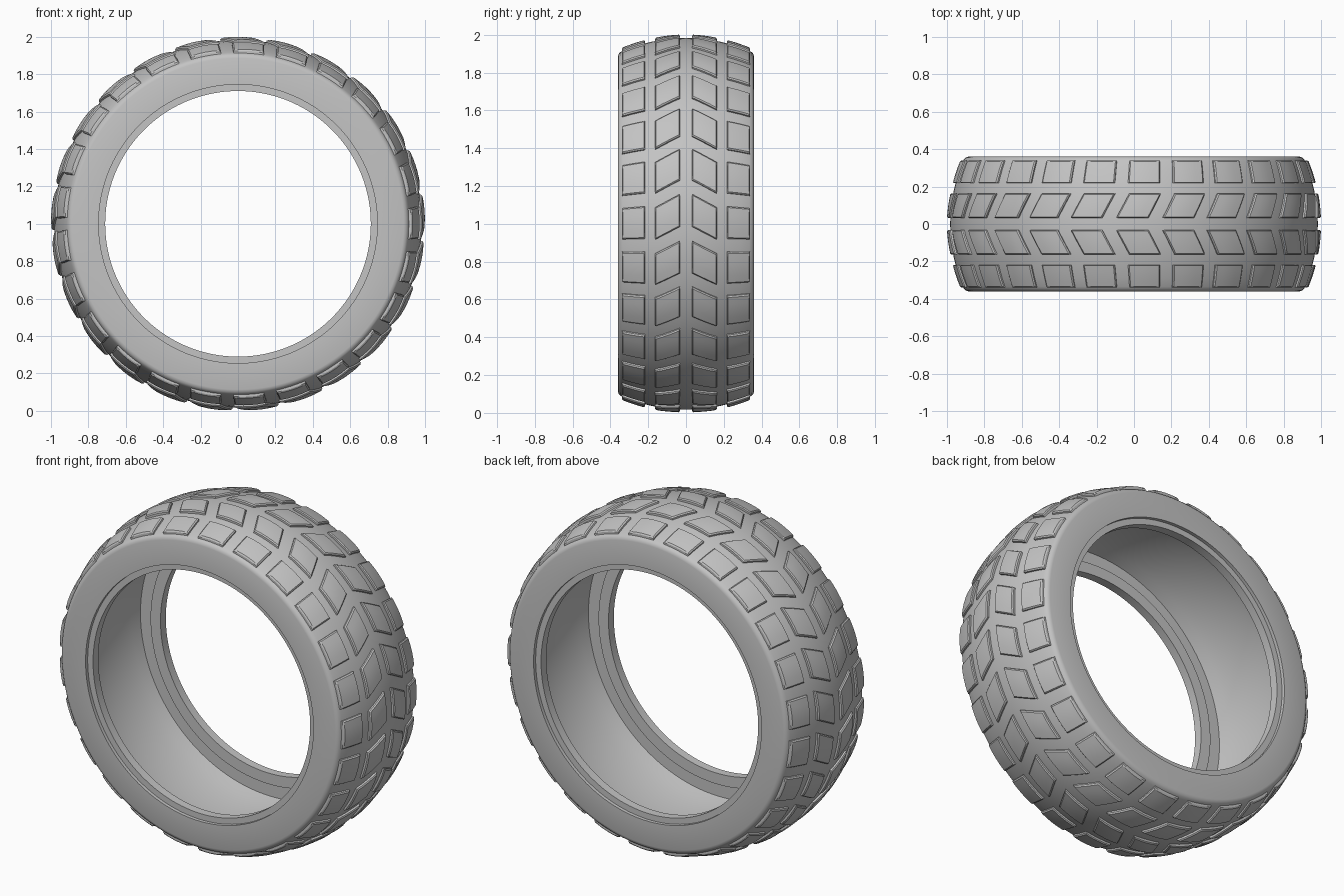
import bpy, bmesh, math

if "Cube" in bpy.data.objects:
    bpy.data.objects.remove(bpy.data.objects["Cube"])

COUNT = 25            # tread blocks around the tyre
SEGS = 150            # lathe steps
STEP = 2 * math.pi / COUNT
HEIGHT = 0.018        # tread block height at its middle

rubber = bpy.data.materials.new("grey_rubber")
rubber.diffuse_color = (0.55, 0.55, 0.55, 1)
rubber.use_nodes = True
rubber.node_tree.nodes["Principled BSDF"].inputs["Base Color"].default_value = rubber.diffuse_color


def crown(y):
    """Radius of the tread surface across the width."""
    return 0.983 - 0.6 * y * y


def polar(r, a, y):
    return (r * math.cos(a), y, 1 + r * math.sin(a))


def finish(name, bm, angle):
    bmesh.ops.remove_doubles(bm, verts=bm.verts, dist=1e-5)
    bmesh.ops.recalc_face_normals(bm, faces=bm.faces)
    mesh = bpy.data.meshes.new(name)
    bm.to_mesh(mesh)
    bm.free()
    mesh.materials.append(rubber)
    obj = bpy.data.objects.new(name, mesh)
    bpy.context.collection.objects.link(obj)
    bpy.ops.object.select_all(action='DESELECT')
    obj.select_set(True)
    bpy.context.view_layer.objects.active = obj
    bpy.ops.object.shade_smooth_by_angle(angle=math.radians(angle))
    return obj


# Tyre body: half profile (y, radius) from tread centre to cavity centre
half = [(y, crown(y)) for y in (0, 0.06, 0.12, 0.18, 0.24, 0.29, 0.335)]
half += [(0.348, 0.908), (0.356, 0.899), (0.36, 0.886),    # rounded shoulder
         (0.36, 0.745), (0.34, 0.745),                     # sidewall and rim step
         (0.34, 0.71), (0.29, 0.71),                       # bead
         (0.29, 0.775), (0.31, 0.775), (0.31, 0.855),      # inner side wall
         (0.25, 0.87), (0.18, 0.883), (0.09, 0.892), (0, 0.895)]  # cavity
profile = half + [(-y, r) for y, r in half[-2:0:-1]]
bm = bmesh.new()
rings = [[bm.verts.new(polar(r, 2 * math.pi * i / SEGS, y)) for y, r in profile]
         for i in range(SEGS)]
n = len(profile)
for i in range(SEGS):
    a, b = rings[i], rings[(i + 1) % SEGS]
    for j in range(n):
        k = (j + 1) % n
        bm.faces.new((a[j], a[k], b[k], b[j]))
finish("tyre_body", bm, 30)


# Tread rows: raised, edge-bevelled pads, slightly flatter than the crown
def tread_row(name, side, y0, y1, half_angle, skew, offset):
    grid = [-1, -1, -0.92, -0.45, 0, 0.45, 0.92, 1, 1]
    last = len(grid) - 1
    bm = bmesh.new()
    for c in range(COUNT):
        verts = []
        for j, v in enumerate(grid):
            y = (y0 + y1) / 2 + v * (y1 - y0) / 2
            row = []
            for i, u in enumerate(grid):
                depth = min(i, j, last - i, last - j, 2)
                top = HEIGHT - 0.003 * u * u
                lift = (-0.003, top - 0.006, top)[depth]
                ang = c * STEP + offset + u * half_angle - v * skew
                row.append(bm.verts.new(polar(crown(y) + lift, ang, side * y)))
            verts.append(row)
        for j in range(last):
            for i in range(last):
                # the four corner cells have no area
                if i in (0, last - 1) and j in (0, last - 1):
                    continue
                bm.faces.new((verts[j][i], verts[j][i + 1],
                              verts[j + 1][i + 1], verts[j + 1][i]))
    finish(name, bm, 28)


rad = math.radians
for side, label in ((-1, "front"), (1, "back")):
    tread_row(label + "_centre_tread", side, 0.033, 0.163,
              rad(5.0), rad(2.0), rad(2.1))
    tread_row(label + "_shoulder_tread", side, 0.218, 0.339,
              rad(5.1), rad(0.2), rad(0.2))
